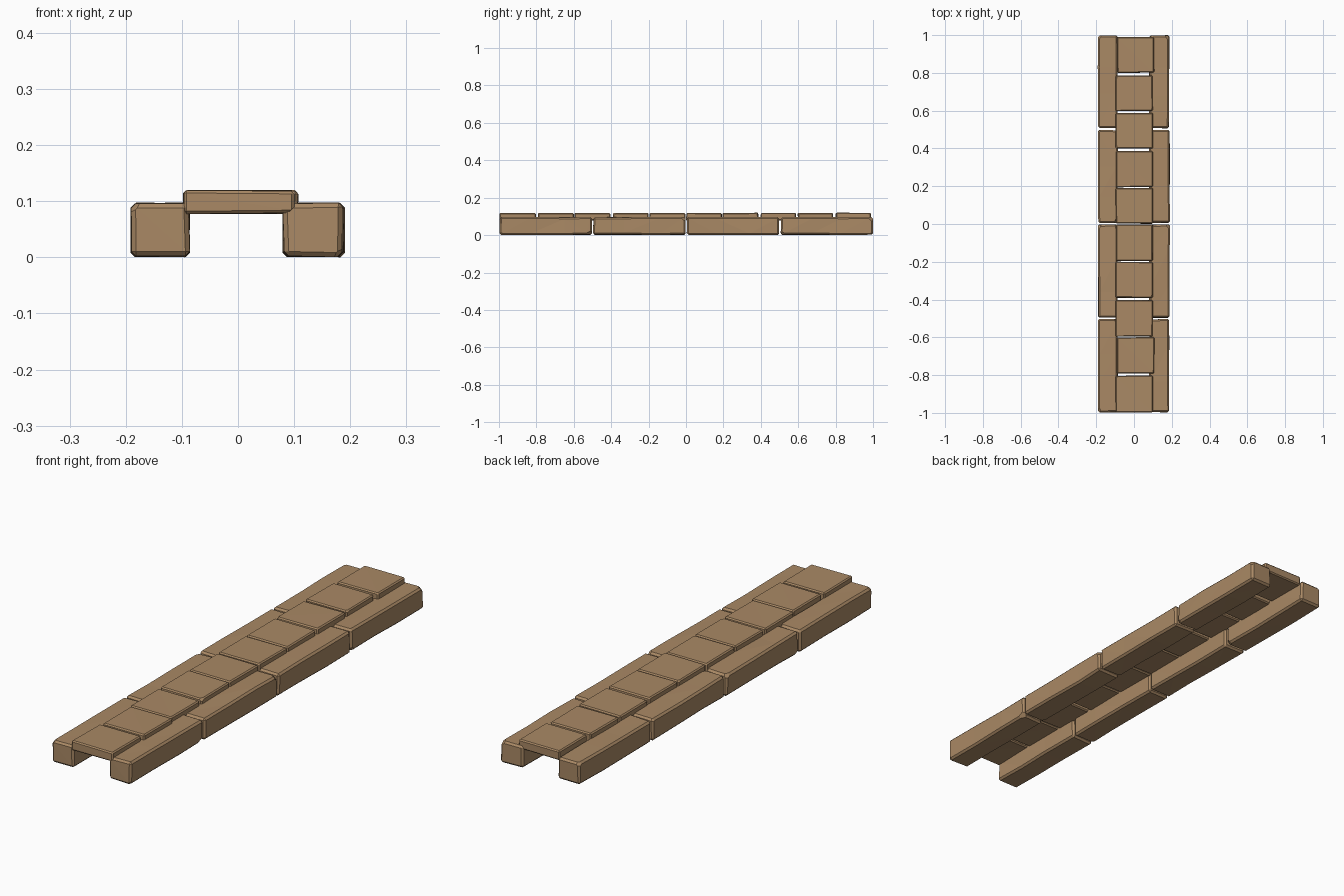
import bpy, bmesh, random
from mathutils import Vector

if "Cube" in bpy.data.objects:
    bpy.data.objects.remove(bpy.data.objects["Cube"])

random.seed(7)
stone = bpy.data.materials.new("tan_stone")
stone.diffuse_color = (0.40, 0.25, 0.13, 1)
stone.use_nodes = True
stone.node_tree.nodes["Principled BSDF"].inputs["Base Color"].default_value = stone.diffuse_color


def hewn_block(name, lo, hi, jitter, bevel, chips, cuts):
    """Box with slightly uneven sides, bevelled edges and chipped corners."""
    lo, hi = Vector(lo), Vector(hi)
    mid, size = (lo + hi) / 2, hi - lo
    bm = bmesh.new()
    bmesh.ops.create_cube(bm, size=1)
    for v in bm.verts:
        v.co = Vector([mid[i] + v.co[i] * size[i] for i in range(3)])
    # cross cuts let the long sides waver
    for k in range(cuts):
        y = lo.y + size.y * (k + 1) / (cuts + 1) + random.uniform(-.03, .03)
        bmesh.ops.bisect_plane(bm, geom=bm.verts[:] + bm.edges[:] + bm.faces[:],
                               plane_co=(0, y, 0), plane_no=(0, 1, 0))
    for v in bm.verts:
        for i in range(3):
            inward = 1 if v.co[i] < mid[i] else -1
            v.co[i] += inward * random.uniform(0, jitter)
    edges = [e for e in bm.edges if e.calc_face_angle(0) > 0.7]
    bmesh.ops.bevel(bm, geom=edges, offset=bevel, segments=1,
                    affect='EDGES', clamp_overlap=True)
    # slice off a few corners
    for _ in range(chips):
        s = Vector([random.choice((-1, 1)) for _ in range(3)])
        corner = Vector([mid[i] + s[i] * size[i] / 2 for i in range(3)])
        n = Vector((s.x, s.y * random.uniform(.4, 1), s.z)).normalized()
        res = bmesh.ops.bisect_plane(
            bm, geom=bm.verts[:] + bm.edges[:] + bm.faces[:],
            plane_co=corner - n * bevel * random.uniform(1.7, 2.3),
            plane_no=n, clear_outer=True)
        rim = [g for g in res['geom_cut'] if isinstance(g, bmesh.types.BMEdge)]
        if rim:
            bmesh.ops.holes_fill(bm, edges=rim, sides=0)
    bmesh.ops.triangulate(bm, faces=[f for f in bm.faces if len(f.verts) > 3])
    bmesh.ops.recalc_face_normals(bm, faces=bm.faces[:])
    me = bpy.data.meshes.new(name)
    bm.to_mesh(me)
    bm.free()
    me.materials.append(stone)
    ob = bpy.data.objects.new(name, me)
    bpy.context.collection.objects.link(ob)
    return ob


# side beams, four per side
spans = [(-.998, -.502), (-.497, -.001), (.003, .498), (.506, 1.0)]
for i, (y0, y1) in enumerate(spans):
    hewn_block(f"left_beam_{i + 1}", (-.192, y0, 0), (-.085, y1, .098),
               .004, .008, 3, 2)
    out = .191 if i in (1, 2) else .187
    hewn_block(f"right_beam_{i + 1}", (.079, y0, 0), (out, y1, .098),
               .004, .008, 3, 2)

# ten cover slabs: start y, end y, sideways shift
slabs = [(-.998, -.801, 0), (-.793, -.598, .007), (-.597, -.403, 0),
         (-.392, -.199, 0), (-.197, -.001, 0), (0, .192, 0),
         (.194, .388, 0), (.398, .588, 0), (.597, .787, -.001), (.799, .99, .007)]
for i, (y0, y1, dx) in enumerate(slabs):
    hewn_block(f"cover_slab_{i + 1}", (-.098 + dx, y0, .077),
               (.101 + dx, y1, .12), .003, .005, 1, 0)
